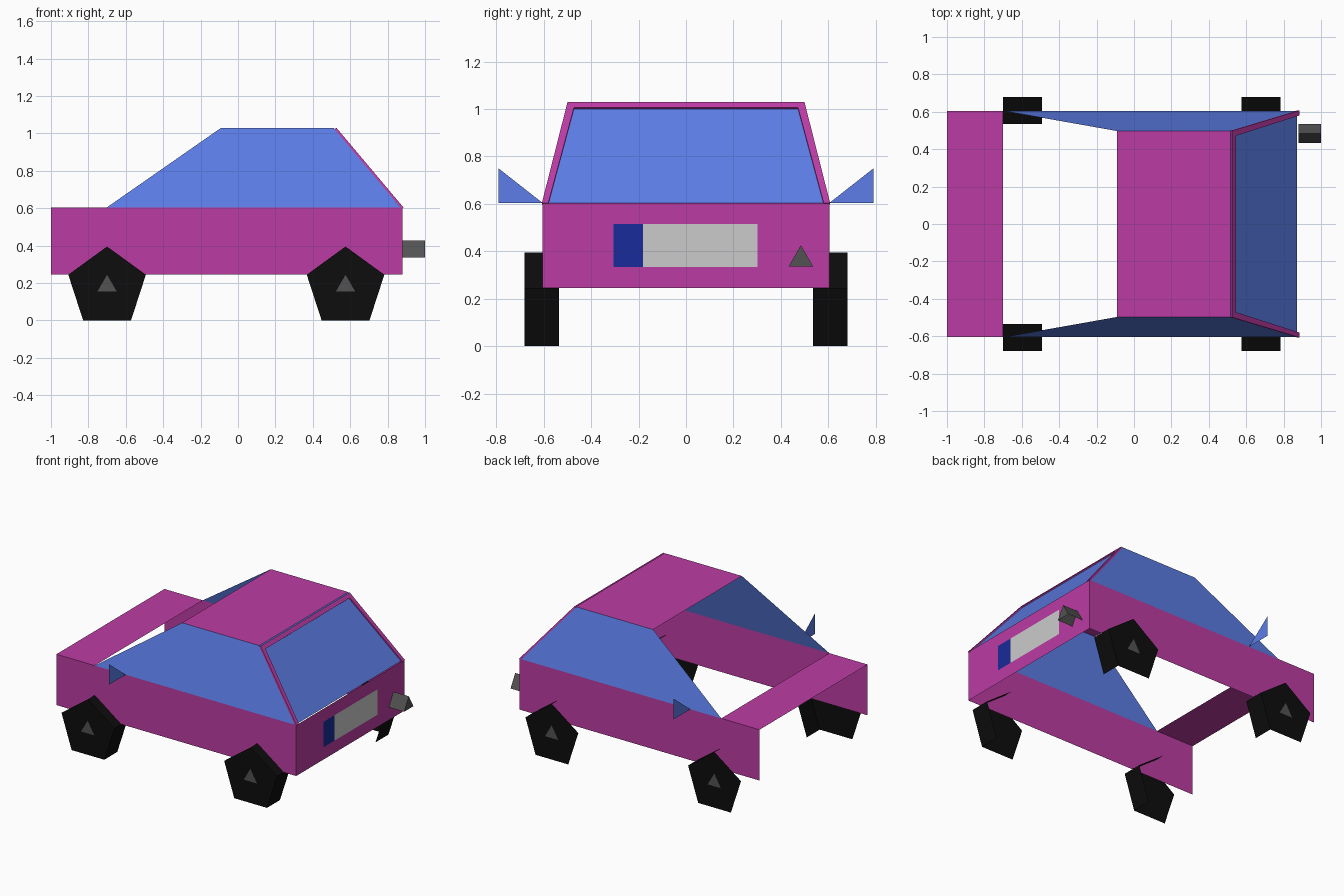
import bpy, bmesh
from math import sin, cos, tau
from mathutils import Vector

if "Cube" in bpy.data.objects:
    bpy.data.objects.remove(bpy.data.objects["Cube"])


def mat(name, r, g, b):
    m = bpy.data.materials.new(name)
    m.diffuse_color = (r, g, b, 1)
    m.use_nodes = True
    m.node_tree.nodes["Principled BSDF"].inputs["Base Color"].default_value = m.diffuse_color
    return m


PINK = mat("pink_paint", 0.50, 0.045, 0.37)
GLASS = mat("blue_glass", 0.107, 0.205, 0.80)
BLACK = mat("rubber", 0.004, 0.004, 0.004)
METAL = mat("dark_metal", 0.085, 0.085, 0.085)
NAVY = mat("navy", 0.009, 0.024, 0.32)
PALE = mat("pale_plate", 0.57, 0.57, 0.57)


def shell(name, material, faces, centre=(0, 0, 0.4), mirror=False):
    """Open surface from polygons, each turned to face away from centre."""
    bm = bmesh.new()
    for pts in faces:
        bm.faces.new([bm.verts.new(p) for p in pts])
    bmesh.ops.remove_doubles(bm, verts=bm.verts, dist=1e-4)
    bm.normal_update()
    for f in bm.faces:
        if f.normal.dot(f.calc_center_median() - Vector(centre)) < 0:
            f.normal_flip()
    me = bpy.data.meshes.new(name)
    bm.to_mesh(me)
    bm.free()
    me.materials.append(material)
    ob = bpy.data.objects.new(name, me)
    bpy.context.collection.objects.link(ob)
    if mirror:
        mod = ob.modifiers.new("mirror", "MIRROR")
        mod.use_axis = (False, True, False)
    return ob


def ring(n, r):
    return [(r * sin(tau * i / n), r * cos(tau * i / n)) for i in range(n)]


def prism_faces(cap, shift, sides):
    """Cap polygon plus the chosen side quads running along shift."""
    back = [tuple(a + b for a, b in zip(p, shift)) for p in cap]
    n = len(cap)
    return [cap] + [[cap[i], cap[(i + 1) % n], back[(i + 1) % n], back[i]] for i in sides]


W, LOW, BELT, TOP = 0.605, 0.245, 0.605, 1.03
FRONT, REAR, ROOF_W = -1.0, 0.88, 0.497


def rect_x(x, y0, y1, z0, z1):
    return [(x, y0, z0), (x, y1, z0), (x, y1, z1), (x, y0, z1)]


def rect_z(z, x0, x1, y0, y1):
    return [(x0, y0, z), (x1, y0, z), (x1, y1, z), (x0, y1, z)]


# Body: sides, rear wall, bonnet and roof; front, floor and windscreen are open
shell("body_side", PINK, [[(FRONT, -W, LOW), (REAR, -W, LOW),
                           (REAR, -W, BELT), (FRONT, -W, BELT)]], mirror=True)
shell("rear_panel", PINK, [rect_x(REAR, -W, W, LOW, BELT)])
shell("bonnet", PINK, [rect_z(BELT, FRONT, -0.7, -W, W)])
shell("roof", PINK, [rect_z(TOP, -0.09, 0.515, -ROOF_W, ROOF_W)])

# Side windows and rear window
shell("side_window", GLASS, [[(-0.7, -W, BELT), (0.868, -W, BELT),
                              (0.512, -ROOF_W, TOP), (-0.09, -ROOF_W, TOP)]], mirror=True)
shell("rear_window", GLASS, [[(0.872, -W, BELT), (0.872, W, BELT),
                              (0.515, ROOF_W, TOP), (0.515, -ROOF_W, TOP)]])

# U-shaped frame lying over the rear window
half = [(-0.607, BELT), (-0.499, TOP)]
inner = [(-0.472, 1.006), (-0.580, BELT)]
outline = half + [(-y, z) for y, z in reversed(half)]
outline += [(-y, z) for y, z in reversed(inner)] + inner
frame = shell("rear_window_frame", PINK,
              [[(0.884 - (z - BELT) * 0.842, y, z) for y, z in outline]])
thick = frame.modifiers.new("thickness", "SOLIDIFY")
thick.thickness = 0.012
thick.offset = -1

# Wheels: five-sided, open on the inner, lower and forward sides
for label, cx in (("front", -0.7), ("rear", 0.575)):
    cap = [(cx + a, -0.68, 0.218 + b - 0.041) for a, b in ring(5, 0.218)]
    shell(label + "_wheel", BLACK, prism_faces(cap, (0, 0.145, 0), (0, 1)),
          centre=(cx, -0.6, 0.177), mirror=True)
    hub = [(cx + a, -0.683, 0.184 + b) for a, b in ring(3, 0.06)]
    shell(label + "_hub", METAL, [hub], mirror=True)

# Wing mirrors
shell("wing_mirror", GLASS, [[(-0.457, -0.605, 0.605), (-0.457, -0.79, 0.605),
                              (-0.457, -0.79, 0.75)]], centre=(-1, -0.7, 0.65), mirror=True)

# Exhaust pipe: three-sided, open underneath
pipe = [(1.0, 0.484 + a, 0.366 + b) for a, b in ring(3, 0.06)]
shell("exhaust", METAL, prism_faces(pipe, (-0.12, 0, 0), (0, 2)), centre=(0.94, 0.484, 0.36))

# Blank rear plate with a dark band
shell("plate_band", NAVY, [rect_x(0.884, -0.305, -0.182, 0.335, 0.515)])
shell("plate", PALE, [rect_x(0.884, -0.182, 0.302, 0.335, 0.515)])
